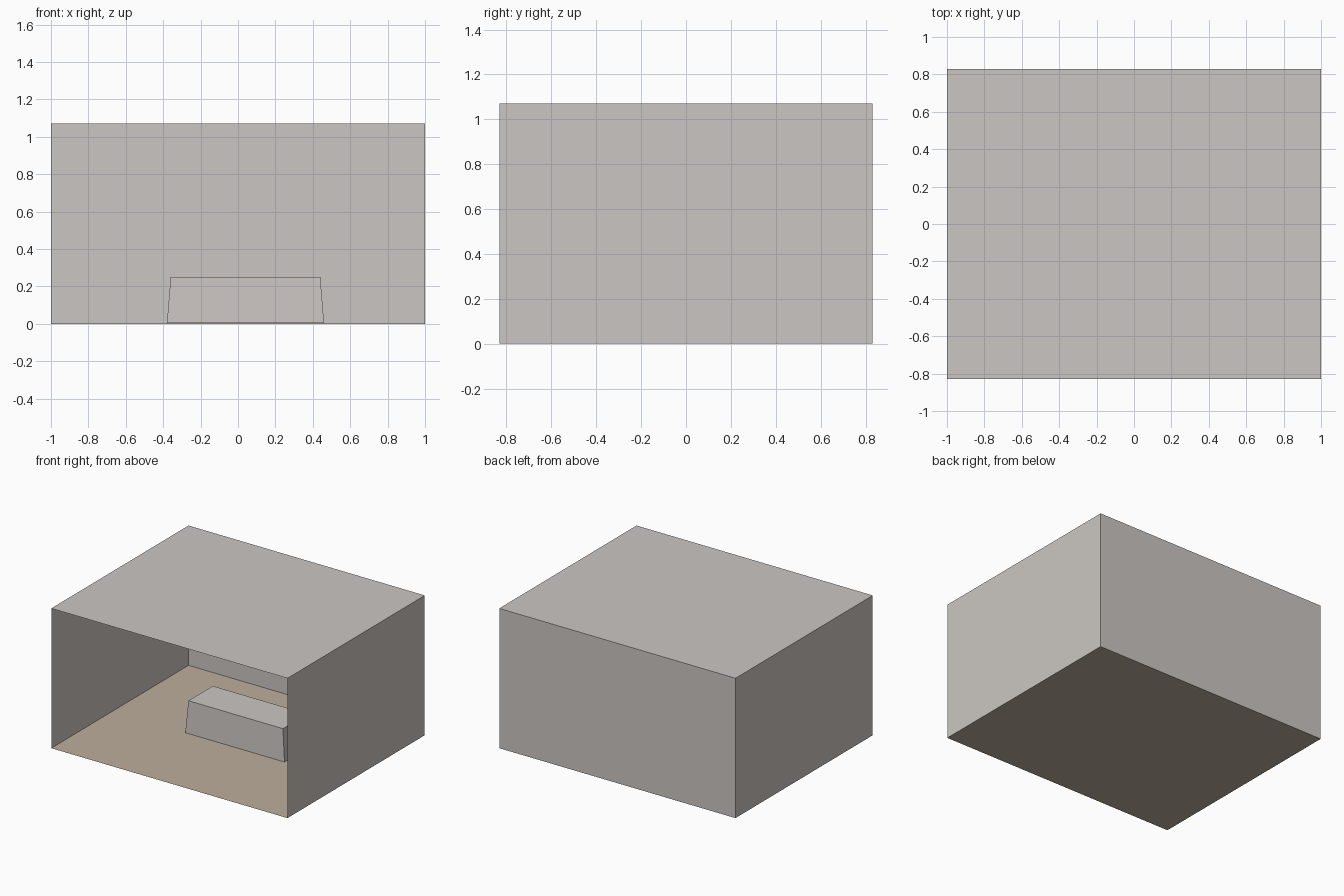
import bpy

if "Cube" in bpy.data.objects:
    bpy.data.objects.remove(bpy.data.objects["Cube"])

def material(name, colour):
    m = bpy.data.materials.new(name)
    m.diffuse_color = (*colour, 1)
    m.use_nodes = True
    m.node_tree.nodes["Principled BSDF"].inputs["Base Color"].default_value = m.diffuse_color
    return m

def add_mesh(name, verts, faces, mat):
    me = bpy.data.meshes.new(name)
    me.from_pydata(verts, [], faces)
    me.materials.append(mat)
    ob = bpy.data.objects.new(name, me)
    bpy.context.collection.objects.link(ob)
    return ob

def ring(x0, x1, y0, y1, z):
    return [(x0, y0, z), (x1, y0, z), (x1, y1, z), (x0, y1, z)]

plaster = material("warm grey plaster", (0.60, 0.565, 0.54))
beige = material("beige floor", (0.50, 0.42, 0.33))

X, Y, H = 1.0, 0.83, 1.07
shell = ring(-X, X, -Y, Y, 0) + ring(-X, X, -Y, Y, H)

# Thin room shell, open at the front
add_mesh("walls_and_ceiling", shell,
         [(1, 2, 6, 5), (2, 3, 7, 6), (3, 0, 4, 7), (4, 5, 6, 7)], plaster)
add_mesh("floor", shell[:4], [(0, 1, 2, 3)], beige)

# Tapered block standing on the floor
block = ring(-0.38, 0.46, -0.095, 0.225, 0.004) + ring(-0.36, 0.44, -0.085, 0.21, 0.25)
add_mesh("tapered_block", block,
         [(3, 2, 1, 0), (4, 5, 6, 7), (0, 1, 5, 4), (1, 2, 6, 5),
          (2, 3, 7, 6), (3, 0, 4, 7)], plaster)
